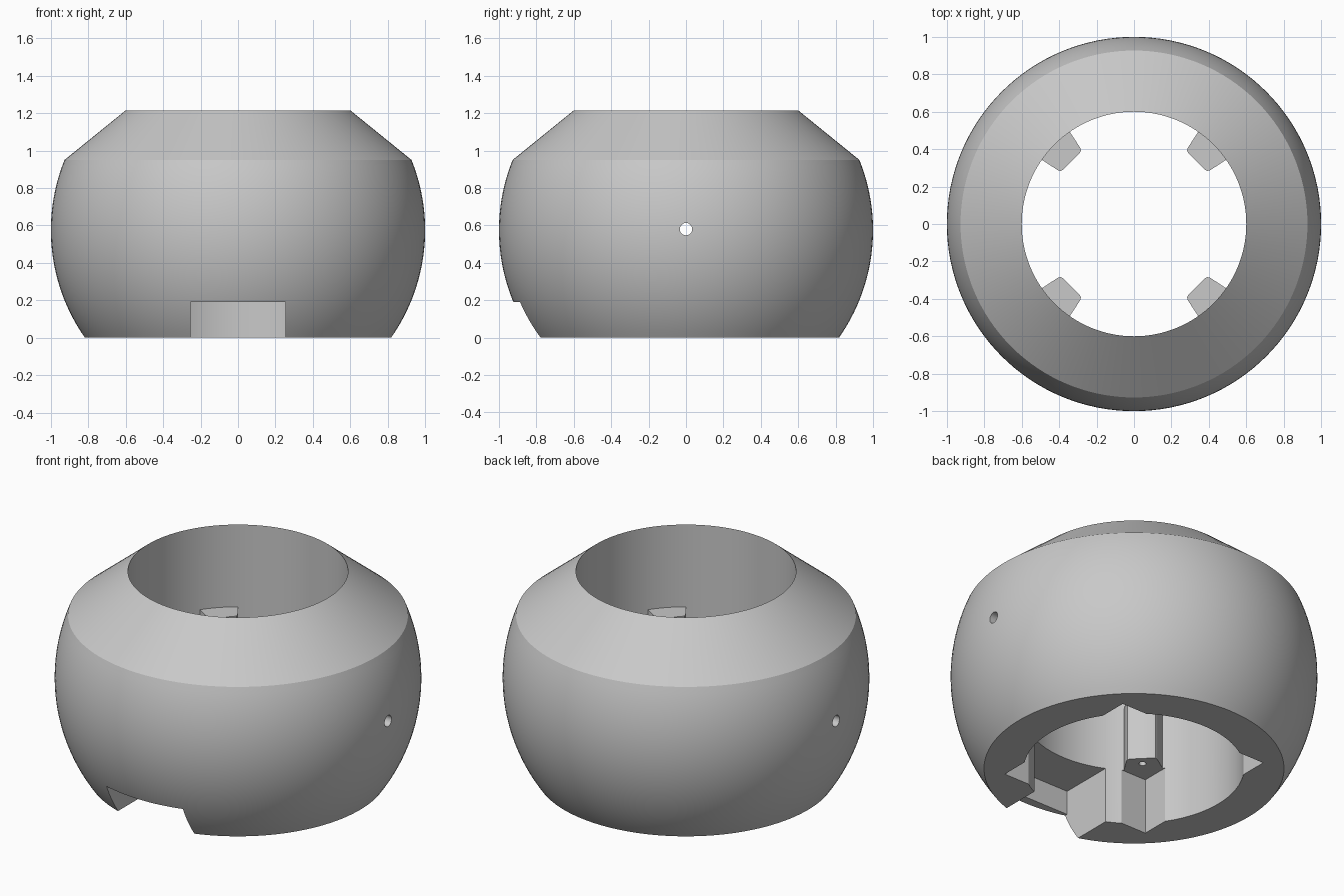
import bpy, bmesh, math
from mathutils import Matrix, Vector

cube = bpy.data.objects.get("Cube")
if cube:
    bpy.data.objects.remove(cube, do_unlink=True)

SEGMENTS = 128
CENTRE_Z = 0.575      # centre of the spherical shell
BORE = 0.6
TOP = 1.215
SHOULDER = 0.95
POCKET = 0.335        # ceiling of the underside pocket

grey = bpy.data.materials.new("plain_grey")
grey.use_nodes = True
colour = (0.58, 0.58, 0.58, 1)
grey.diffuse_color = colour
grey.node_tree.nodes["Principled BSDF"].inputs["Base Color"].default_value = colour


def finish(name, bm):
    bmesh.ops.recalc_face_normals(bm, faces=bm.faces)
    mesh = bpy.data.meshes.new(name)
    bm.to_mesh(mesh)
    bm.free()
    mesh.materials.append(grey)
    obj = bpy.data.objects.new(name, mesh)
    bpy.context.collection.objects.link(obj)
    return obj


def lathe(name, profile):
    bm = bmesh.new()
    rings = []
    for i in range(SEGMENTS):
        a = 2 * math.pi * i / SEGMENTS
        rings.append([bm.verts.new((r * math.cos(a), r * math.sin(a), z)) for r, z in profile])
    n = len(profile)
    for i in range(SEGMENTS):
        p, q = rings[i], rings[(i + 1) % SEGMENTS]
        for j in range(n):
            k = (j + 1) % n
            bm.faces.new((p[j], q[j], q[k], p[k]))
    return finish(name, bm)


def prism(name, outline, z0, z1, turn=0):
    bm = bmesh.new()
    face = bm.faces.new([bm.verts.new((x, y, z0)) for x, y in outline])
    out = bmesh.ops.extrude_face_region(bm, geom=[face])
    new = [v for v in out["geom"] if isinstance(v, bmesh.types.BMVert)]
    bmesh.ops.translate(bm, verts=new, vec=(0, 0, z1 - z0))
    bmesh.ops.rotate(bm, verts=bm.verts, matrix=Matrix.Rotation(turn, 3, "Z"))
    return finish(name, bm)


def block(name, x0, x1, y0, y1, z0, z1):
    return prism(name, [(x0, y0), (x1, y0), (x1, y1), (x0, y1)], z0, z1)


def rod(name, radius, depth, centre, axis):
    bm = bmesh.new()
    bmesh.ops.create_cone(bm, cap_ends=True, segments=24, radius1=radius,
                          radius2=radius, depth=depth)
    turn = Vector((0, 0, 1)).rotation_difference(Vector(axis)).to_matrix().to_4x4()
    bmesh.ops.transform(bm, matrix=Matrix.Translation(centre) @ turn, verts=bm.verts)
    return finish(name, bm)


def combine(target, tool, operation):
    mod = target.modifiers.new(operation.lower(), "BOOLEAN")
    mod.operation, mod.object, mod.solver = operation, tool, "EXACT"
    bpy.context.view_layer.update()
    graph = bpy.context.evaluated_depsgraph_get()
    mesh = bpy.data.meshes.new_from_object(target.evaluated_get(graph))
    target.modifiers.clear()
    target.data = mesh
    bpy.data.objects.remove(tool, do_unlink=True)


# Round shell with conical shoulder and straight bore
STEPS = 28
profile = [(BORE, 0)]
for i in range(STEPS + 1):
    z = SHOULDER * i / STEPS
    profile.append((math.sqrt(1 - (z - CENTRE_Z) ** 2), z))
profile.append((BORE, TOP))
body = lathe("ring_body", profile)

# Four inner mounting posts on the diagonals
half = [(0.473, 0.062), (0.478, 0.077), (0.492, 0.085), (0.589, 0.105), (0.68, 0.12)]
outline = half + [(x, -y) for x, y in reversed(half)]
angles = [math.pi / 4 + i * math.pi / 2 for i in range(4)]
for a in angles:
    combine(body, prism("mounting_post", outline, 0.3, 0.72, a), "UNION")

# Square pocket underneath, with its front cable slot and the outer opening
combine(body, block("pocket_cutter", -0.5, 0.5, -0.5, 0.5, -0.1, POCKET), "DIFFERENCE")
combine(body, block("slot_cutter", -0.254, 0.254, -0.87, -0.4, -0.1, POCKET), "DIFFERENCE")
combine(body, block("opening_cutter", -0.254, 0.254, -1.1, -0.4, -0.1, 0.19), "DIFFERENCE")

# Blind screw holes in the posts
for a in angles:
    spot = (0.53 * math.cos(a), 0.53 * math.sin(a), POCKET + 0.05)
    combine(body, rod("screw_cutter", 0.02, 0.3, spot, (0, 0, 1)), "DIFFERENCE")

# Cross hole through both side walls
combine(body, rod("side_hole_cutter", 0.033, 2.4, (0, 0, CENTRE_Z + 0.005), (1, 0, 0)), "DIFFERENCE")

bpy.ops.object.select_all(action="DESELECT")
body.select_set(True)
bpy.context.view_layer.objects.active = body
bpy.ops.object.shade_smooth_by_angle(angle=math.radians(20))
